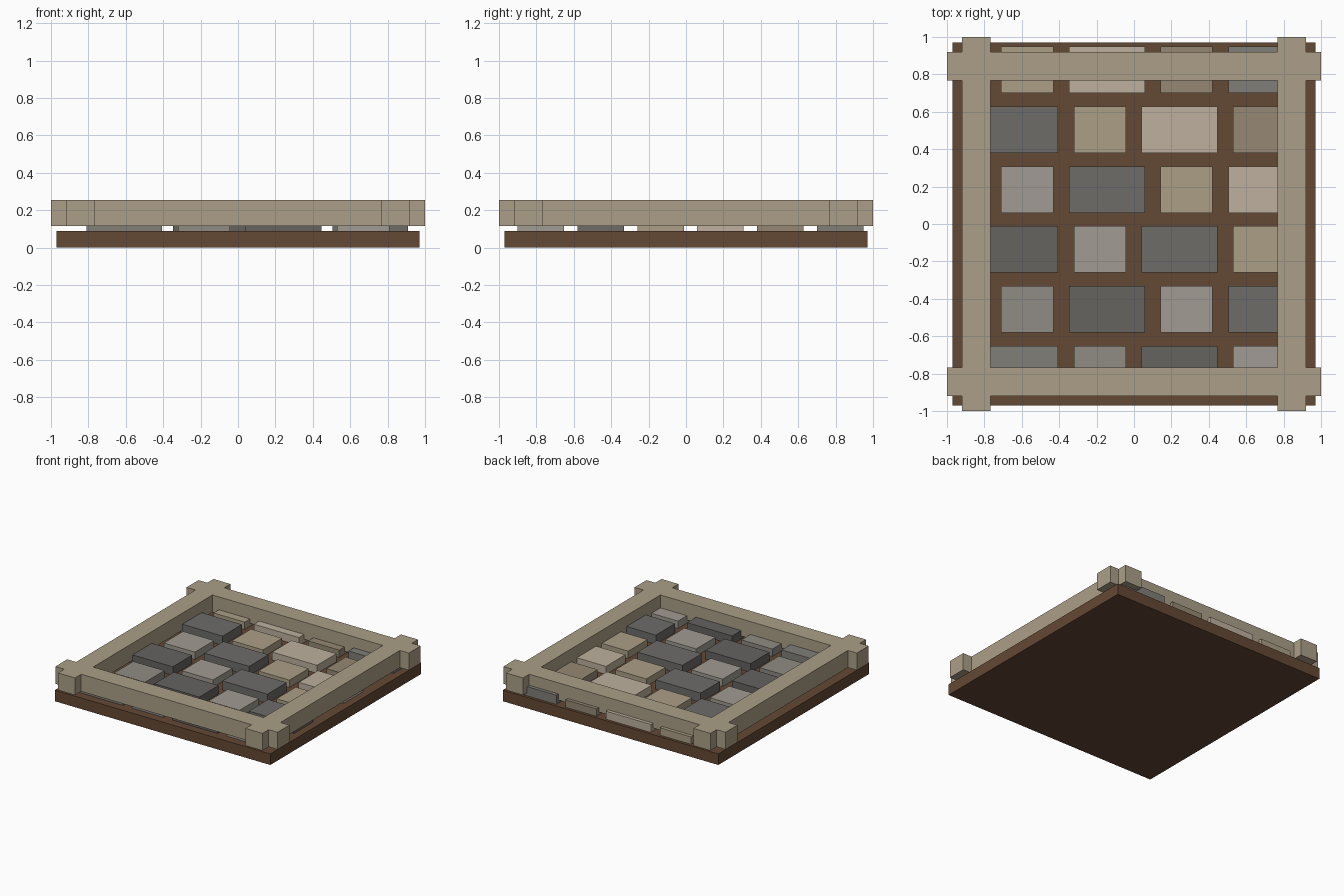
import bpy

if "Cube" in bpy.data.objects:
    bpy.data.objects.remove(bpy.data.objects["Cube"])


def material(name, hexcode):
    """Flat colour from an sRGB hex string."""
    m = bpy.data.materials.new(name)
    rgb = [int(hexcode[i:i + 2], 16) / 255 for i in (0, 2, 4)]
    m.diffuse_color = [((c + 0.055) / 1.055) ** 2.4 for c in rgb] + [1]
    m.use_nodes = True
    m.node_tree.nodes["Principled BSDF"].inputs["Base Color"].default_value = m.diffuse_color
    return m


def box(name, x, y, z, mat):
    """Axis-aligned box from (min, max) ranges."""
    bpy.ops.mesh.primitive_cube_add(size=1, location=[sum(r) / 2 for r in (x, y, z)])
    ob = bpy.context.object
    ob.name = name
    ob.scale = [r[1] - r[0] for r in (x, y, z)]
    bpy.ops.object.transform_apply(location=False, rotation=False, scale=True)
    ob.data.materials.append(mat)
    return ob


# earth slab
earth = material("earth", "644834")
box("earth_slab", (-0.97, 0.97), (-0.97, 0.97), (0, 0.09), earth)

# crossing border beams, raised slightly above the slab
sand = material("border_stone", "AB9F87")
for side, a, b in (("low", -0.92, -0.767), ("high", 0.767, 0.92)):
    box("border_x_" + side, (-1, 1), (a, b), (0.115, 0.255), sand)
    box("border_y_" + side, (a, b), (-1, 1), (0.115, 0.255), sand)

# paving stones: alternating widths, staggered rows, diagonal colour cycle
palette = [material("paver_%d" % i, h) for i, h in enumerate(
    ("807E79", "908B83", "656360", "A19C93", "6D6C69", "AB9F86", "BDB09D", "968974"))]
heights = (0.165, 0.15, 0.16, 0.15, 0.165, 0.15, 0.155, 0.15)
wide, narrow, gap = 0.405, 0.28, 0.083
for row in range(6):
    x = -0.71 if row % 2 else -0.81
    y = -0.90 + 0.32 * row
    for col in range(4):
        w = wide if (row + col) % 2 == 0 else narrow
        k = (row + col) % 8
        box("paver_%d_%d" % (row, col), (x, x + w), (y, y + 0.248), (0.08, heights[k]), palette[k])
        x += w + gap
